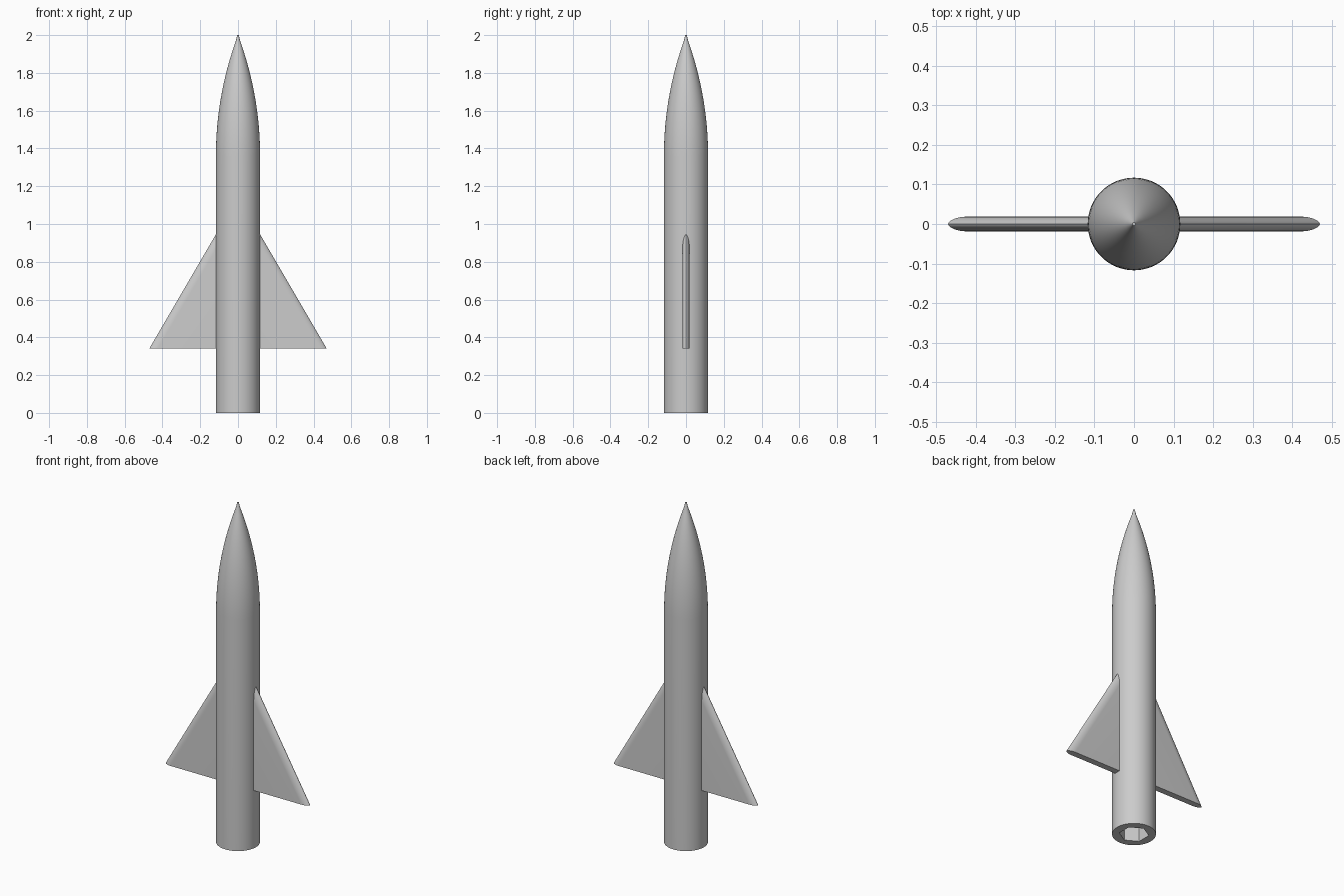
import bpy, bmesh
from math import sin, cos, pi, sqrt, radians

cube = bpy.data.objects.get("Cube")
if cube:
    bpy.data.objects.remove(cube)

grey = bpy.data.materials.new("plain_grey")
grey.use_nodes = True
colour = (0.6, 0.6, 0.6, 1)
grey.diffuse_color = colour
grey.node_tree.nodes["Principled BSDF"].inputs["Base Color"].default_value = colour

RADIUS, SHOULDER, HEIGHT = 0.117, 1.36, 2.0
SIDES = 64


def finish(bm, name):
    bmesh.ops.recalc_face_normals(bm, faces=bm.faces)
    mesh = bpy.data.meshes.new(name)
    bm.to_mesh(mesh)
    bm.free()
    mesh.materials.append(grey)
    obj = bpy.data.objects.new(name, mesh)
    bpy.context.collection.objects.link(obj)
    bpy.ops.object.select_all(action='DESELECT')
    obj.select_set(True)
    bpy.context.view_layer.objects.active = obj
    bpy.ops.object.shade_smooth_by_angle(angle=radians(35))
    return obj


def ring(bm, radius, z, sides, turn=0.0):
    return [bm.verts.new((radius * cos(turn + 2 * pi * i / sides),
                          radius * sin(turn + 2 * pi * i / sides), z))
            for i in range(sides)]


def skin(bm, lower, upper):
    n = len(lower)
    for i in range(n):
        j = (i + 1) % n
        bm.faces.new((lower[i], lower[j], upper[j], upper[i]))


def loop_edges(bm, loop):
    return [bm.edges.get((v, loop[i - 1])) for i, v in enumerate(loop)]


# Body tube with a hexagonal socket in its base
bm = bmesh.new()
base = ring(bm, RADIUS, 0, SIDES)
shoulder = ring(bm, RADIUS, SHOULDER, SIDES)
skin(bm, base, shoulder)
mouth = ring(bm, 0.08, 0, 6, pi / 6)
floor = ring(bm, 0.08, 0.34, 6, pi / 6)
skin(bm, mouth, floor)
bm.faces.new(floor)
rim = loop_edges(bm, base) + loop_edges(bm, mouth)
bmesh.ops.triangle_fill(bm, edges=rim, use_beauty=True)

# Ogive nose, continuing the tube to a small blunt tip
length = HEIGHT - SHOULDER
arc = (RADIUS ** 2 + length ** 2) / (2 * RADIUS)
last, steps = shoulder, 20
for i in range(1, steps + 1):
    h = length * i / steps
    r = max(sqrt(arc ** 2 - h ** 2) + RADIUS - arc, 0.004)
    level = ring(bm, r, SHOULDER + h, SIDES)
    skin(bm, last, level)
    last = level
bm.faces.new(last)
finish(bm, "rocket_body")

# Swept fins: a rounded leading edge run from the tip up to the root
ROOT, TIP, FOOT, SLOPE = 0.10, 0.47, 0.34, 1.714
HALF, TAPER = 0.0185, 0.046


def fin(name, side):
    bm = bmesh.new()
    section = []
    n = 8
    for i in range(-n, n + 1):
        t = abs(i) / n
        y = HALF * sin(t * pi / 2) * (1 if i > 0 else -1)
        section.append((TIP - TAPER * (1 - cos(t * pi / 2)) ** 0.85, y))
    low = [bm.verts.new((side * x, y, FOOT)) for x, y in section]
    high = [bm.verts.new((side * ROOT, y, FOOT + (x - ROOT) * SLOPE))
            for x, y in section]
    back = bm.verts.new((side * ROOT, -HALF, FOOT))
    front = bm.verts.new((side * ROOT, HALF, FOOT))
    for i in range(len(low) - 1):
        bm.faces.new((low[i], low[i + 1], high[i + 1], high[i]))
    bm.faces.new((low[0], high[0], back))
    bm.faces.new((low[-1], high[-1], front))
    bm.faces.new(low + [front, back])
    bm.faces.new(high + [front, back])
    finish(bm, name)


fin("left_fin", 1)
fin("right_fin", -1)
